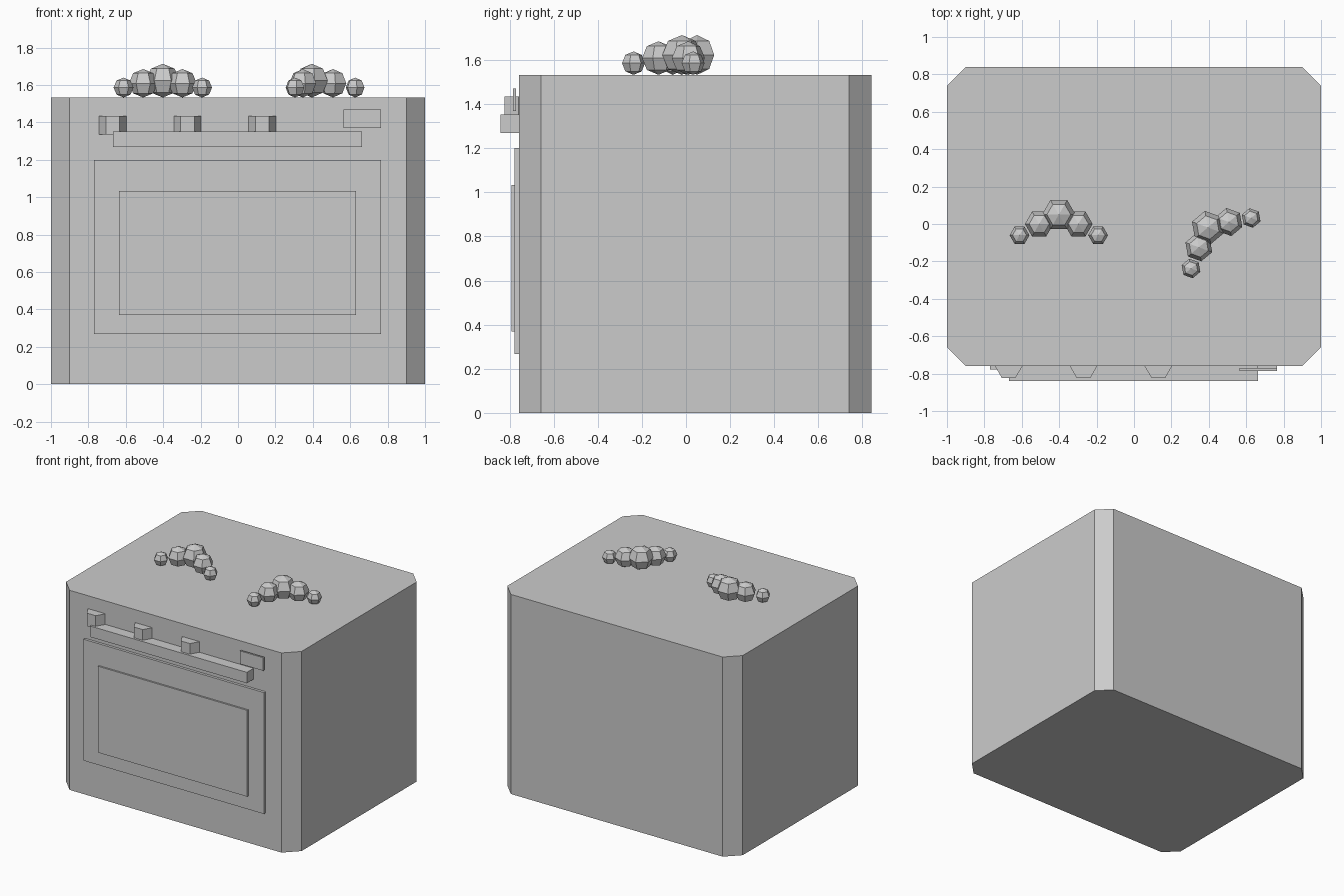
import bpy, bmesh, math
from mathutils import Matrix, Vector

if "Cube" in bpy.data.objects:
    bpy.data.objects.remove(bpy.data.objects["Cube"])

grey = bpy.data.materials.new("plain_grey")
grey.diffuse_color = (0.6, 0.6, 0.6, 1)
grey.use_nodes = True
grey.node_tree.nodes["Principled BSDF"].inputs["Base Color"].default_value = grey.diffuse_color


def finish(name, bm):
    bmesh.ops.recalc_face_normals(bm, faces=bm.faces[:])
    mesh = bpy.data.meshes.new(name)
    bm.to_mesh(mesh)
    bm.free()
    mesh.materials.append(grey)
    obj = bpy.data.objects.new(name, mesh)
    bpy.context.collection.objects.link(obj)
    return obj


def prism(name, outline, z0, z1):
    """Extrude a flat outline straight up."""
    bm = bmesh.new()
    base = bm.faces.new([bm.verts.new((x, y, z0)) for x, y in outline])
    top = bmesh.ops.extrude_face_region(bm, geom=[base])["geom"]
    bmesh.ops.translate(bm, vec=(0, 0, z1 - z0),
                        verts=[v for v in top if isinstance(v, bmesh.types.BMVert)])
    return finish(name, bm)


def box(name, x0, x1, y0, y1, z0, z1):
    return prism(name, [(x0, y0), (x1, y0), (x1, y1), (x0, y1)], z0, z1)


# Body with cut vertical corners
TOP, FRONT, BACK, CUT = 1.533, -0.758, 0.84, 0.1
prism("stove_body", [
    (-1 + CUT, FRONT), (1 - CUT, FRONT), (1, FRONT + CUT), (1, BACK - CUT),
    (1 - CUT, BACK), (-1 + CUT, BACK), (-1, BACK - CUT), (-1, FRONT + CUT)], 0, TOP)

# Oven door, window, handle and display plate
box("oven_door", -0.77, 0.765, -0.778, -0.74, 0.268, 1.20)
box("oven_window", -0.637, 0.632, -0.791, -0.76, 0.37, 1.033)
box("door_handle", -0.667, 0.663, -0.84, -0.757, 1.268, 1.352)
box("display_plate", 0.565, 0.764, -0.785, -0.771, 1.37, 1.47)

# Six-sided knobs half sunk into the front
for i, x in enumerate((-0.67, -0.27, 0.13)):
    ring = [(x + 0.073 * math.cos(k * math.pi / 3),
             -0.76 + 0.073 * math.sin(k * math.pi / 3)) for k in range(6)]
    prism(f"knob_{i + 1}", ring, 1.334, 1.434)


# Arcs of low-poly balls resting on the top
def ball_arc(name, cx, cy, angle):
    bm = bmesh.new()
    turn = Matrix.Rotation(math.radians(angle), 4, 'Z')
    for x, y, r in ((-0.21, -0.06, 0.053), (-0.105, 0, 0.076), (0, 0.05, 0.09),
                    (0.105, 0, 0.076), (0.21, -0.06, 0.053)):
        place = Matrix.Translation((cx, cy, TOP + r)) @ turn @ Matrix.Translation((x, y, 0))
        new = bmesh.ops.create_uvsphere(bm, u_segments=6, v_segments=4, radius=r)["verts"]
        # put a corner of each ball on its local x axis
        ring = max(new, key=lambda v: v.co.xy.length)
        spin = Matrix.Rotation(-math.atan2(ring.co.y, ring.co.x), 4, 'Z')
        bmesh.ops.transform(bm, matrix=place @ spin, verts=new)
    finish(name, bm)


ball_arc("left_ball_arc", -0.402, 0.0, 0)
ball_arc("right_ball_arc", 0.427, -0.057, 40)
